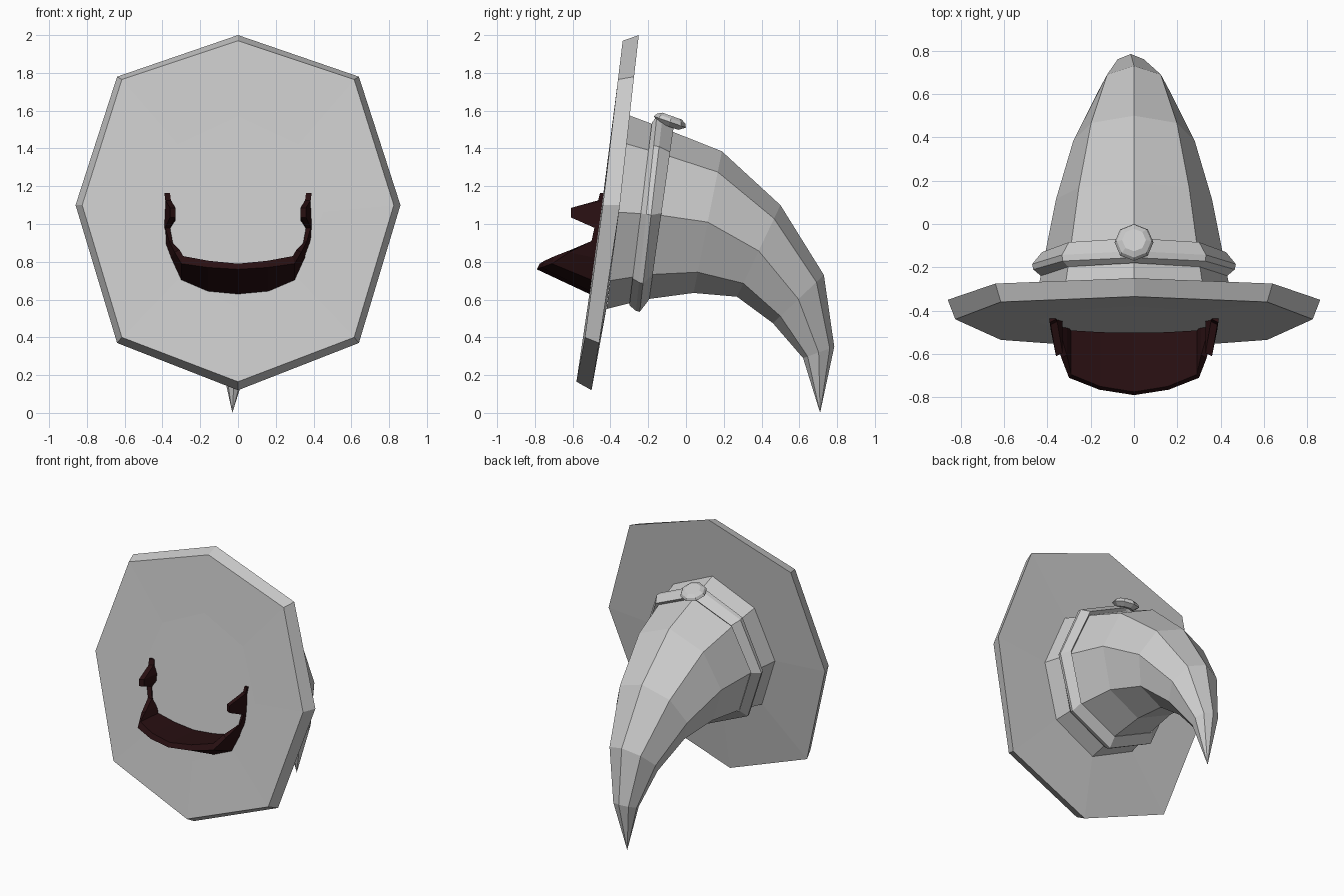
import bpy, bmesh, math
from mathutils import Vector

cube = bpy.data.objects.get("Cube")
if cube:
    bpy.data.objects.remove(cube)


def material(name, rgb):
    m = bpy.data.materials.new(name)
    m.use_nodes = True
    color = (*rgb, 1)
    m.diffuse_color = color
    m.node_tree.nodes["Principled BSDF"].inputs["Base Color"].default_value = color
    return m


grey = material("grey felt", (0.6, 0.6, 0.6))
brown = material("dark brown hair", (0.022, 0.005, 0.006))


def ring(top, bottom, half_width, shift=0.0, sides=8):
    """Oval ring through a top and a bottom (y, z) point."""
    top, bottom = Vector((shift, *top)), Vector((shift, *bottom))
    mid, up = (top + bottom) / 2, (top - bottom) / 2
    side = Vector((half_width, 0, 0))
    angles = [math.tau * i / sides for i in range(sides)]
    return [mid + up * math.cos(a) + side * math.sin(a) for a in angles]


def mirrored(half):
    """Closed octagon from its top, +x side and bottom points."""
    return [Vector(p) for p in half] + [Vector((-x, y, z)) for x, y, z in half[-2:0:-1]]


def loft(name, rings, mat, closed=False, caps=True):
    """Skin a list of equal rings; closed joins the last ring to the first."""
    bm = bmesh.new()
    rows = [[bm.verts.new(p) for p in r] for r in rings]
    pairs = list(zip(rows, rows[1:])) + ([(rows[-1], rows[0])] if closed else [])
    for a, b in pairs:
        for i in range(len(a)):
            j = (i + 1) % len(a)
            bm.faces.new((a[i], a[j], b[j], b[i]))
    if caps and not closed:
        bm.faces.new(rows[0])
        bm.faces.new(rows[-1])
    bmesh.ops.remove_doubles(bm, verts=bm.verts, dist=0.0005)
    bmesh.ops.recalc_face_normals(bm, faces=bm.faces)
    mesh = bpy.data.meshes.new(name)
    bm.to_mesh(mesh)
    bm.free()
    mesh.materials.append(mat)
    obj = bpy.data.objects.new(name, mesh)
    bpy.context.collection.objects.link(obj)
    return obj


# Wide eight-sided brim with a bevelled rim
rim_front = mirrored([(0, -.335, 1.97), (.615, -.36, 1.765), (.825, -.44, 1.1),
                      (.615, -.535, .4), (0, -.58, .165)])
rim_back = mirrored([(0, -.25, 2), (.64, -.275, 1.78), (.86, -.35, 1.1),
                     (.64, -.46, .37), (0, -.5, .12)])
loft("brim", [ring((-.38, 1.57), (-.52, .56), .45), rim_front, rim_back,
              ring((-.3, 1.57), (-.42, .56), .45)], grey)

# Crown that bends over to a drooping point
loft("crown", [
    ring((-.3, 1.575), (-.42, .55), .455),
    ring((-.1, 1.5), (-.22, .6), .415),
    ring((.19, 1.385), (.04, .635), .36),
    ring((.5, 1.1), (.27, .615), .28),
    ring((.73, .73), (.46, .475), .175),
    ring((.785, .35), (.62, .29), .085, -.015),
    ring((.71, 0), (.71, 0), 0, -.03)], grey, caps=False)

# Ridged band around the crown
loft("hat_band", [
    ring((-.18, 1.54), (-.3, .57), .43),
    ring((-.155, 1.565), (-.265, .54), .465),
    ring((-.125, 1.56), (-.245, .535), .47),
    ring((-.065, 1.515), (-.195, .6), .425),
    ring((-.12, 1.46), (-.25, .65), .38)], grey, closed=True)

# Round faceted button on top of the band
center = Vector((0, -.085, 1.54))
axis = Vector((0, .33, .94)).normalized()
along = Vector((0, axis.z, -axis.y))
button = []
for radius, height in ((.055, -.025), (.09, .0), (.08, .018), (.055, .033)):
    c = center + axis * height
    top, bottom = c + along * radius, c - along * radius
    button.append(ring(top.yz, bottom.yz, radius))
loft("button", button, grey)

# Hair fringe: (outer x, outer z, tip x, tip y, tip z, inner x, inner z)
half = [
    (0, .625, 0, -.79, .76, 0, .79),
    (.16, .64, .16, -.765, .77, .155, .805),
    (.3, .7, .3, -.71, .79, .29, .83),
    (.355, .82, .335, -.62, .85, .31, .865),
    (.385, .9, .365, -.5, .91, .345, .9),
    (.39, .98, .385, -.485, .98, .36, .98),
    (.39, 1.015, .36, -.61, 1.035, .33, 1.035),
    (.385, 1.12, .36, -.61, 1.085, .33, 1.085),
    (.385, 1.13, .385, -.465, 1.125, .355, 1.125),
    (.39, 1.165, .39, -.455, 1.165, .36, 1.165)]


def section(s, sign):
    ox, oz, tx, ty, tz, ix, iz = s
    base = -.44 + .14 * (oz - 1.065)
    pts = [(ox, base, oz), (tx, ty, tz), (ix, ty + .015, iz), (ix, base, iz - .015)]
    return [Vector((sign * x, y, z)) for x, y, z in pts]


loft("hair", [section(s, -1) for s in half[:0:-1]] + [section(s, 1) for s in half], brown)
